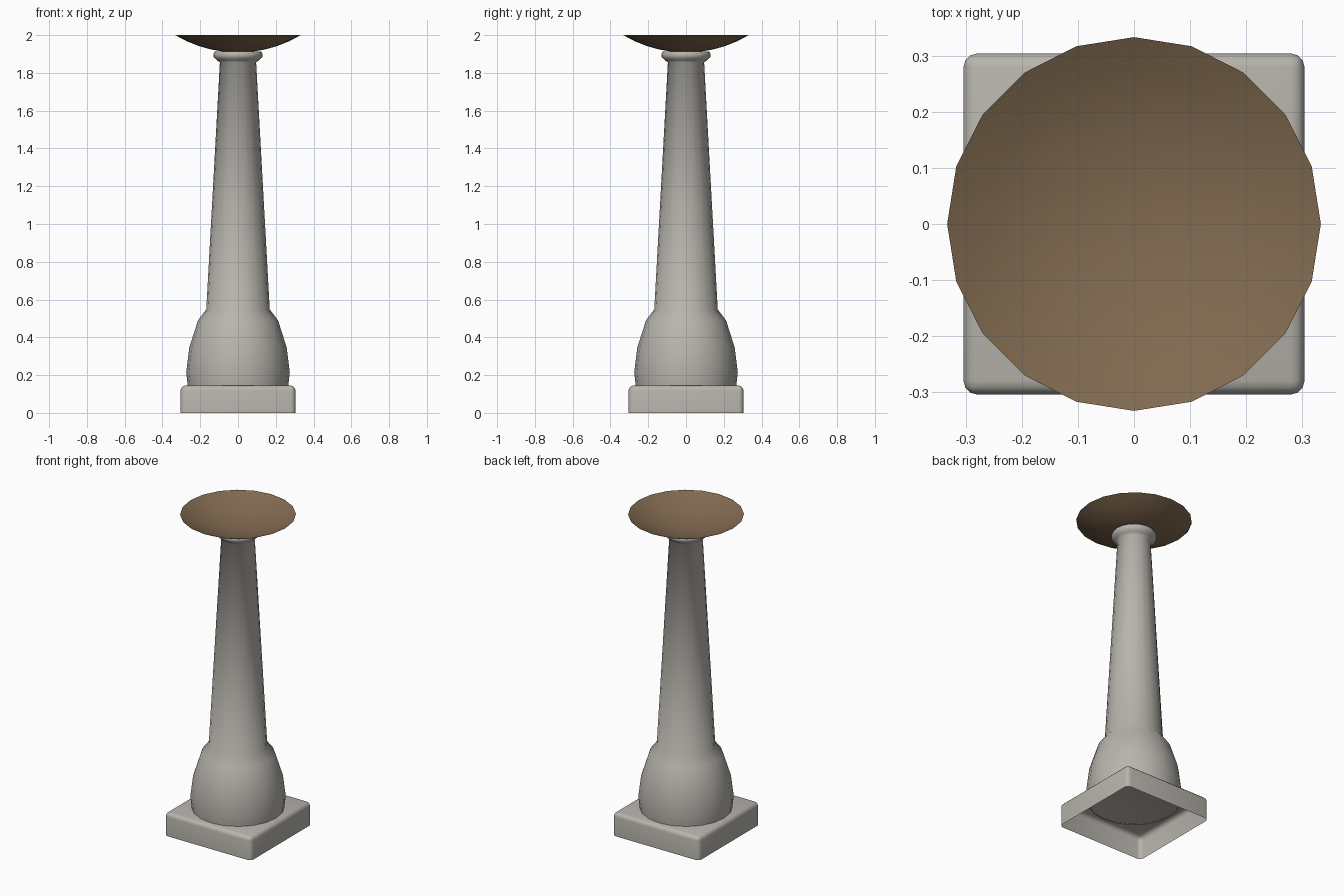
import bpy, bmesh, math

SIDES = 20

cube = bpy.data.objects.get("Cube")
if cube:
    bpy.data.objects.remove(cube, do_unlink=True)


def material(name, rgb):
    mat = bpy.data.materials.new(name)
    mat.use_nodes = True
    mat.diffuse_color = (*rgb, 1)
    bsdf = mat.node_tree.nodes["Principled BSDF"]
    bsdf.inputs["Base Color"].default_value = (*rgb, 1)
    bsdf.inputs["Roughness"].default_value = 0.8
    return mat


def finish(name, bm, mat, angle):
    mesh = bpy.data.meshes.new(name)
    bm.to_mesh(mesh)
    bm.free()
    mesh.materials.append(mat)
    obj = bpy.data.objects.new(name, mesh)
    bpy.context.collection.objects.link(obj)
    bpy.ops.object.select_all(action="DESELECT")
    obj.select_set(True)
    bpy.context.view_layer.objects.active = obj
    bpy.ops.object.shade_smooth_by_angle(angle=math.radians(angle))
    return obj


def lathe(name, profile, mat, angle=65):
    """Revolve (radius, height) points around the z axis."""
    bm = bmesh.new()
    verts = [bm.verts.new((r, 0, z)) for r, z in profile]
    edges = [bm.edges.new(pair) for pair in zip(verts, verts[1:])]
    bmesh.ops.spin(bm, geom=verts + edges, cent=(0, 0, 0), axis=(0, 0, 1),
                   angle=math.tau, steps=SIDES, use_merge=True)
    bmesh.ops.remove_doubles(bm, verts=bm.verts, dist=0.0005)
    bmesh.ops.recalc_face_normals(bm, faces=bm.faces)
    return finish(name, bm, mat, angle)


stone = material("pale stone", (0.48, 0.46, 0.42))
bronze = material("brown bronze", (0.22, 0.145, 0.08))

# Square plinth, hollow underneath, with rounded upper and upright edges
half, height = 0.304, 0.145
bm = bmesh.new()
bmesh.ops.create_cube(bm, size=1)
for v in bm.verts:
    v.co = (v.co.x * 2 * half, v.co.y * 2 * half, (v.co.z + 0.5) * height)
bottom = [f for f in bm.faces if f.normal.z < -0.9]
bmesh.ops.delete(bm, geom=bottom, context="FACES_ONLY")
rounded = [e for e in bm.edges if max(v.co.z for v in e.verts) > height / 2]
bmesh.ops.bevel(bm, geom=rounded, offset=0.025, segments=3, profile=0.5,
                affect="EDGES", clamp_overlap=True)
finish("plinth", bm, stone, 40)

# Bulbous foot, tapering shaft and rounded collar in one turned piece
lathe("column", [
    (0.266, 0.14), (0.274, 0.215), (0.258, 0.345), (0.212, 0.49),
    (0.168, 0.548), (0.096, 1.855), (0.112, 1.868), (0.128, 1.882),
    (0.131, 1.898), (0.124, 1.912)], stone)

# Shallow thin dish: a cap of a sphere
rim, depth = 0.333, 0.092
radius = (rim ** 2 + depth ** 2) / (2 * depth)
sweep = math.asin(rim / radius)
RINGS = 5
cap = [(radius * math.sin(sweep * i / RINGS),
        2 - depth + radius * (1 - math.cos(sweep * i / RINGS)))
       for i in range(RINGS + 1)]
lathe("dish", cap, bronze)
